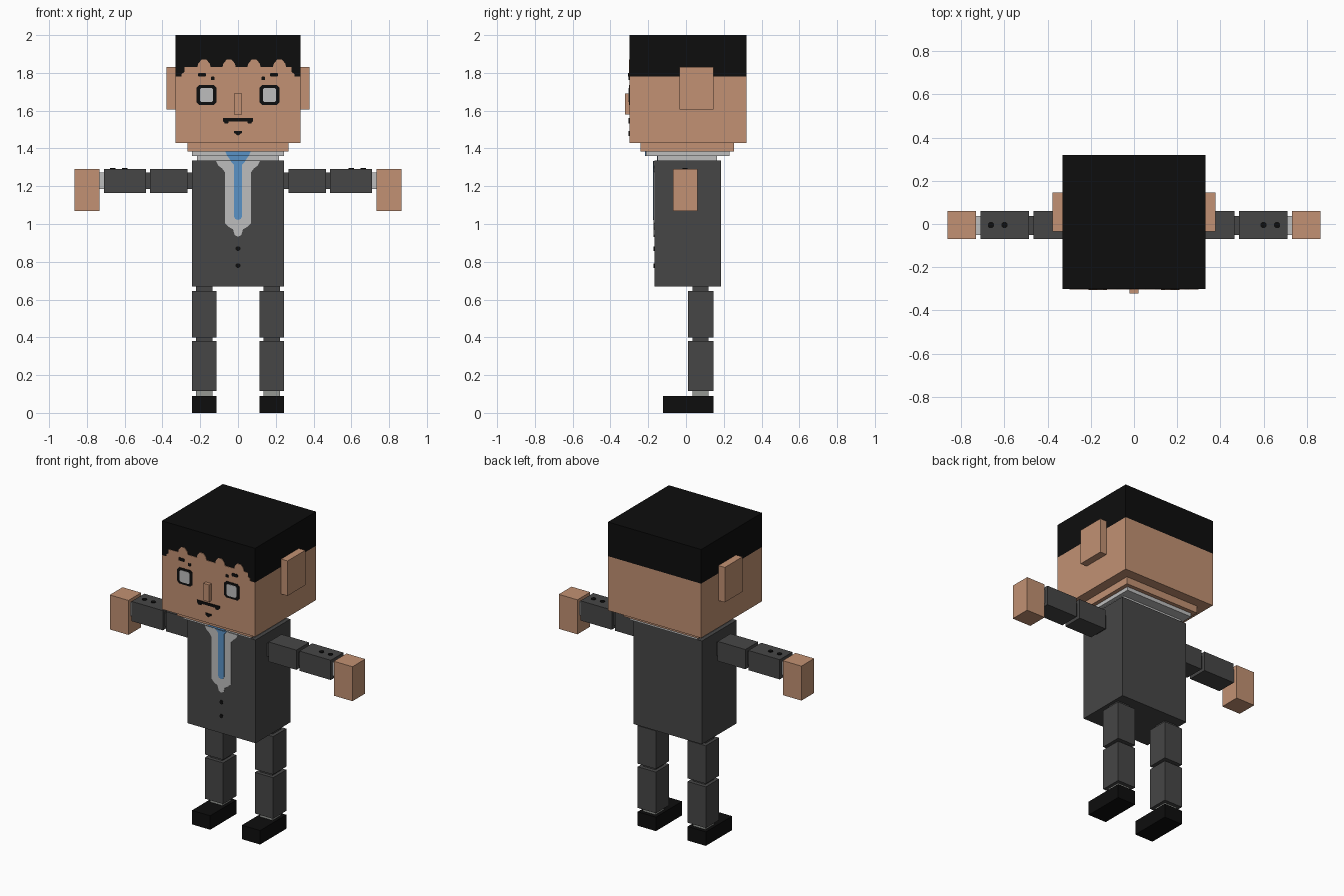
import bpy, bmesh

cube = bpy.data.objects.get("Cube")
if cube:
    bpy.data.objects.remove(cube, do_unlink=True)


def material(name, rgb):
    """Flat material from sRGB 0-255 values, converted to linear."""
    lin = [((c / 255 + 0.055) / 1.055) ** 2.4 if c > 10 else c / 255 / 12.92 for c in rgb]
    m = bpy.data.materials.new(name)
    m.use_nodes = True
    m.diffuse_color = (*lin, 1)
    bsdf = next(n for n in m.node_tree.nodes if n.type == 'BSDF_PRINCIPLED')
    bsdf.inputs["Base Color"].default_value = (*lin, 1)
    return m


SKIN = material("skin", (194, 145, 115))
BLACK = material("black", (13, 13, 13))
SUIT = material("charcoal suit", (70, 70, 70))
SHIRT = material("shirt white", (190, 190, 190))
SOCK = material("sock grey", (150, 152, 148))
TIE = material("tie blue", (90, 146, 198))


def finish(name, bm, mat):
    bmesh.ops.recalc_face_normals(bm, faces=bm.faces)
    mesh = bpy.data.meshes.new(name)
    bm.to_mesh(mesh)
    bm.free()
    mesh.materials.append(mat)
    ob = bpy.data.objects.new(name, mesh)
    bpy.context.collection.objects.link(ob)
    return ob


def box(name, mat, x, y, z):
    """Box from (min, max) ranges."""
    bm = bmesh.new()
    bmesh.ops.create_cube(bm, size=1)
    for v in bm.verts:
        v.co = [r[0] if c < 0 else r[1] for c, r in zip(v.co, (x, y, z))]
    return finish(name, bm, mat)


def pair(name, mat, x, y, z):
    """Matching boxes on both sides; x is given for the left (+x)."""
    box("left_" + name, mat, x, y, z)
    box("right_" + name, mat, (-x[1], -x[0]), y, z)


def plate(name, mat, pts, y, thick=0.004):
    """Thin front-facing plate from an (x, z) outline, standing out from y."""
    bm = bmesh.new()
    face = bm.faces.new([bm.verts.new((px, y, pz)) for px, pz in pts])
    ext = bmesh.ops.extrude_face_region(bm, geom=[face])
    for v in ext["geom"]:
        if isinstance(v, bmesh.types.BMVert):
            v.co.y -= thick
    return finish(name, bm, mat)


def mirrored(half):
    """Close a symmetric outline from its +x half."""
    return half + [(-px, pz) for px, pz in reversed(half) if px > 0]


def rounded(cx, cz, hw, hh, c):
    """Rectangle outline with cut corners."""
    return [(cx - hw + c, cz - hh), (cx + hw - c, cz - hh), (cx + hw, cz - hh + c),
            (cx + hw, cz + hh - c), (cx + hw - c, cz + hh), (cx - hw + c, cz + hh),
            (cx - hw, cz + hh - c), (cx - hw, cz - hh + c)]


def rect(x0, x1, z0, z1):
    return [(x0, z0), (x1, z0), (x1, z1), (x0, z1)]


# Head, hair, ears and nose
FACE = -0.30
box("head", SKIN, (-0.332, 0.332), (FACE, 0.32), (1.43, 1.78))
box("hair", BLACK, (-0.332, 0.332), (FACE, 0.32), (1.78, 2.0))
pair("ear", SKIN, (0.332, 0.378), (-0.035, 0.145), (1.605, 1.83))
box("nose", SKIN, (-0.02, 0.02), (-0.323, FACE), (1.58, 1.69))

# Forehead with scalloped hairline
hairline = [(-0.298, 1.78), (-0.298, 1.795), (-0.282, 1.805), (-0.282, 1.83)]
for cx in (-0.18, -0.047, 0.085, 0.22):
    hairline += [(cx - 0.035, 1.832), (cx - 0.03, 1.85), (cx - 0.013, 1.87),
                 (cx + 0.013, 1.87), (cx + 0.03, 1.85), (cx + 0.035, 1.832)]
hairline += [(0.282, 1.83), (0.282, 1.805), (0.298, 1.795), (0.298, 1.78)]
plate("forehead", SKIN, hairline, FACE, 0.003)

# Eyes and eyebrows
for side, s in (("left", 1), ("right", -1)):
    plate(side + "_eye_rim", BLACK, rounded(s * 0.167, 1.683, 0.054, 0.052, 0.014), FACE, 0.003)
    plate(side + "_eye", SHIRT, rounded(s * 0.167, 1.683, 0.035, 0.038, 0.008), FACE, 0.005)
    plate(side + "_eyebrow", BLACK, rounded(s * 0.19, 1.79, 0.021, 0.010, 0.004), FACE, 0.006)
    plate(side + "_eyebrow_tip", BLACK, rounded(s * 0.134, 1.771, 0.010, 0.009, 0.003), FACE, 0.005)

# Mouth and chin mark
plate("mouth", BLACK, mirrored([(0, 1.543), (0.05, 1.543), (0.052, 1.533), (0.07, 1.533),
                                (0.08, 1.545), (0.08, 1.56), (0, 1.56)]), FACE)
plate("chin_mark", BLACK, mirrored([(0, 1.467), (0.01, 1.475), (0.02, 1.482),
                                    (0.02, 1.492), (0, 1.492)]), FACE)

# Neck and stepped collar
box("neck", SKIN, (-0.268, 0.268), (-0.24, 0.255), (1.384, 1.43))
box("collar", SHIRT, (-0.243, 0.243), (-0.213, 0.23), (1.36, 1.384))
box("collar_base", SHIRT, (-0.218, 0.218), (-0.15, 0.165), (1.335, 1.36))

# Jacket with shirt front, tie and buttons
CHEST = -0.168
box("jacket", SUIT, (-0.243, 0.243), (CHEST, 0.185), (0.67, 1.335))
plate("shirt_front", SHIRT, mirrored([
    (0, 0.932), (0.018, 0.942), (0.026, 0.972), (0.05, 0.985), (0.07, 1.005), (0.07, 1.275),
    (0.085, 1.295), (0.105, 1.31), (0.117, 1.334), (0, 1.334)]), CHEST, 0.003)
plate("tie", TIE, mirrored([(0, 1.022), (0.014, 1.026), (0.022, 1.04), (0.022, 1.315),
                            (0.04, 1.334), (0, 1.334)]), CHEST, 0.006)
plate("tie_knot", TIE, mirrored([(0, 1.361), (0.058, 1.361), (0.066, 1.383), (0, 1.383)]), -0.213)
plate("tie_knot_base", TIE, mirrored([(0, 1.336), (0.04, 1.336), (0.056, 1.36), (0, 1.36)]), -0.15)
for i, z in enumerate((0.87, 0.78)):
    plate(f"jacket_button_{i + 1}", BLACK, rounded(0, z, 0.012, 0.012, 0.007), CHEST)

# Arms
ARM_Y, ARM_Z = (-0.07, 0.06), (1.165, 1.292)
JOINT_Y, JOINT_Z = (-0.05, 0.037), (1.185, 1.272)
pair("shoulder_joint", SUIT, (0.243, 0.268), JOINT_Y, JOINT_Z)
pair("upper_arm", SUIT, (0.268, 0.465), ARM_Y, ARM_Z)
pair("elbow_joint", SUIT, (0.465, 0.487), JOINT_Y, JOINT_Z)
pair("forearm", SUIT, (0.487, 0.71), ARM_Y, ARM_Z)
pair("shirt_cuff", SHIRT, (0.71, 0.732), JOINT_Y, JOINT_Z)
pair("hand", SKIN, (0.732, 0.865), ARM_Y, (1.07, 1.292))

# Cuff buttons on top of the forearms
for side, s in (("left", 1), ("right", -1)):
    for i, x in enumerate((0.6, 0.663)):
        button = plate(f"{side}_cuff_button_{i + 1}", BLACK,
                       rounded(0, 0, 0.014, 0.014, 0.008), 0)
        button.rotation_euler.x = -1.5707963
        button.location = (s * x, -0.005, 1.292)

# Legs and shoes
LEG_X, LEG_Y = (0.113, 0.243), (0.01, 0.145)
JX, JY = (0.134, 0.222), (0.034, 0.12)
pair("hip_joint", SUIT, JX, JY, (0.645, 0.67))
pair("thigh", SUIT, LEG_X, LEG_Y, (0.40, 0.645))
pair("knee_joint", SUIT, JX, JY, (0.38, 0.40))
pair("shin", SUIT, LEG_X, LEG_Y, (0.115, 0.38))
pair("sock", SOCK, JX, JY, (0.09, 0.115))
pair("shoe", BLACK, LEG_X, (-0.122, 0.145), (0, 0.09))
